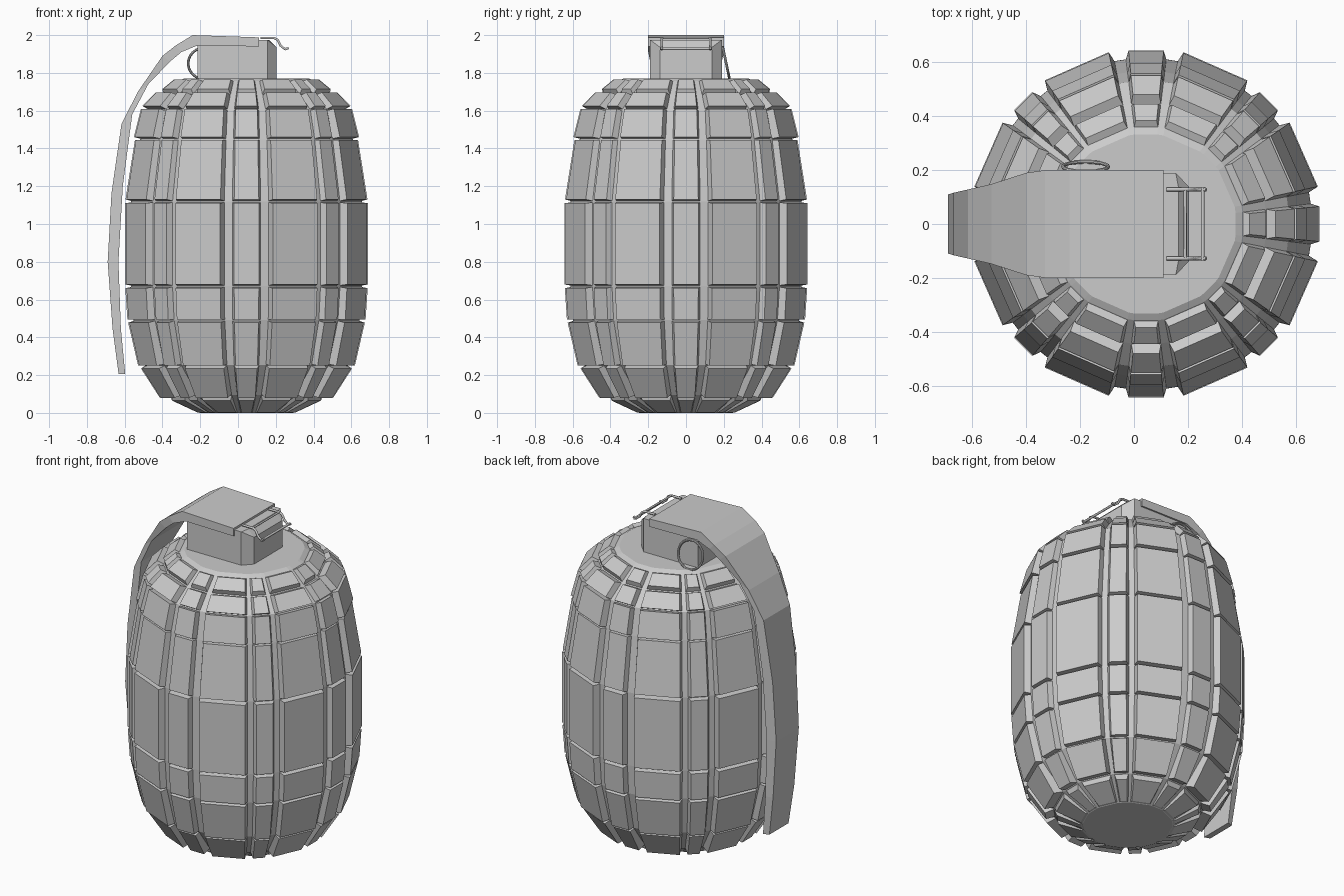
import bpy, bmesh
from math import sin, cos, radians, hypot
from mathutils import Vector

if "Cube" in bpy.data.objects:
    bpy.data.objects.remove(bpy.data.objects["Cube"])

CX = 0.045  # body axis


def finish(name, bm):
    bmesh.ops.recalc_face_normals(bm, faces=bm.faces)
    me = bpy.data.meshes.new(name)
    bm.to_mesh(me)
    bm.free()
    ob = bpy.data.objects.new(name, me)
    bpy.context.collection.objects.link(ob)
    return ob


def polar(r, deg, z):
    return Vector((CX + r * cos(radians(deg)), r * sin(radians(deg)), z))


# outer faces of the plate rows: lower (r, z), upper (r, z)
ROWS = [((.262, .003), (.395, .065)), ((.46, .08), (.56, .235)),
        ((.575, .25), (.628, .478)), ((.632, .495), (.643, .66)),
        ((.645, .68), (.645, 1.11)), ((.642, 1.13), (.592, 1.445)),
        ((.598, 1.46), (.56, 1.61)), ((.553, 1.625), (.482, 1.697)),
        ((.447, 1.714), (.385, 1.765))]

# groove floor profile: row joints pushed inwards
core = [(.25, 0)]
for a, b in zip(ROWS, ROWS[1:]):
    mr, mz = (a[1][0] + b[0][0]) / 2, (a[1][1] + b[0][1]) / 2
    dr, dz = b[1][0] - a[0][0], b[1][1] - a[0][1]
    l = hypot(dr, dz)
    core.append((mr - .028 * dz / l, mz + .028 * dr / l))
core.append((.36, 1.757))

# plate columns: base start/end and top start/end angles
COLS = []
for q in range(4):
    o = q * 90
    COLS += [(o - 7, o + 7, o - 5.8, o + 5.8),
             (o + 11, o + 36.5, o + 12.3, o + 35.2),
             (o + 39.5, o + 50.5, o + 40.8, o + 49.2),
             (o + 53.5, o + 79, o + 54.8, o + 77.7)]

# body core
bm = bmesh.new()
angles = [a for c in COLS for a in c[:2]]
rings = [[bm.verts.new(polar(r, a, z)) for a in angles]
         for r, z in core + [(.335, 1.77)]]
n = len(angles)
for lo, hi in zip(rings, rings[1:]):
    for i in range(n):
        j = (i + 1) % n
        bm.faces.new((lo[i], lo[j], hi[j], hi[i]))
bm.faces.new(rings[0])
bm.faces.new(rings[-1])
finish("body_core", bm)

# raised plates with sloped edges
bm = bmesh.new()
for k, (lo, hi) in enumerate(ROWS):
    p, q = Vector(core[k]), Vector(core[k + 1])
    t = .004 / (q - p).length
    blo, bhi = p.lerp(q, t), q.lerp(p, t)
    for b0, b1, t0, t1 in COLS:
        s = 1.012 if b1 - b0 > 20 else 1.003
        base = [polar(blo[0], b0, blo[1]), polar(blo[0], b1, blo[1]),
                polar(bhi[0], b1, bhi[1]), polar(bhi[0], b0, bhi[1])]
        top = [polar(lo[0] * s, t0, lo[1]), polar(lo[0] * s, t1, lo[1]),
               polar(hi[0] * s, t1, hi[1]), polar(hi[0] * s, t0, hi[1])]
        base = [bm.verts.new(v) for v in base]
        top = [bm.verts.new(v) for v in top]
        bm.faces.new(top)
        for i in range(4):
            j = (i + 1) % 4
            bm.faces.new((base[i], base[j], top[j], top[i]))
me_ob = bm
for f in bm.faces:
    f.normal_update()
    out = f.calc_center_median() - Vector((CX, 0, .9))
    if f.normal.dot(out) < 0 and len(f.verts) == 4 and f.index == 0:
        pass
finish("shell_plates", bm)

# fuse head block with chamfered end
bm = bmesh.new()
for s in (-1, 1):
    for x, y, z in ((-.215, .19, 1.975), (.155, .19, 1.975), (.205, .137, 1.935),
                    (.165, .137, 1.975)):
        bm.verts.new((x, s * y, z))
        bm.verts.new((x, s * y, 1.755))
bmesh.ops.convex_hull(bm, input=bm.verts)
bmesh.ops.dissolve_limit(bm, angle_limit=.02, verts=bm.verts, edges=bm.edges)
finish("fuse_head", bm)

# safety lever: outer x, z, inner x, z, half width
LEVER = [(.11, 1.988, .11, 1.94, .2), (-.24, 2.0, -.215, 1.945, .2),
         (-.33, 1.945, -.30, 1.91, .2), (-.40, 1.89, -.36, 1.86, .19),
         (-.53, 1.70, -.475, 1.74, .16), (-.617, 1.53, -.56, 1.58, .14),
         (-.67, 1.16, -.61, 1.2, .128), (-.69, .80, -.633, .80, .122),
         (-.664, .445, -.62, .445, .115), (-.632, .205, -.597, .205, .105)]
bm = bmesh.new()
secs = []
for i, (xo, zo, xi, zi, w) in enumerate(LEVER):
    v = w - (.012 if i > 3 else 0)
    secs.append([bm.verts.new(c) for c in
                 ((xo, -v, zo), (xo, v, zo), (xi, w, zi), (xi, -w, zi))])
for a, b in zip(secs, secs[1:]):
    for i in range(4):
        j = (i + 1) % 4
        bm.faces.new((a[i], a[j], b[j], b[i]))
bm.faces.new(secs[0])
bm.faces.new(secs[-1])
finish("safety_lever", bm)


def wire(name, pts, r):
    cu = bpy.data.curves.new(name, 'CURVE')
    cu.dimensions = '3D'
    cu.bevel_depth = r
    cu.bevel_resolution = 1
    cu.use_fill_caps = True
    sp = cu.splines.new('POLY')
    sp.points.add(len(pts) - 1)
    for p, c in zip(sp.points, pts):
        p.co = (*c, 1)
    ob = bpy.data.objects.new(name, cu)
    bpy.context.collection.objects.link(ob)


# retaining clip wires and cross bar
side = [(.12, 1.985), (.19, 1.985), (.21, 1.975), (.225, 1.945), (.25, 1.925), (.268, 1.932)]
for s, nm in ((-1, "clip_wire_front"), (1, "clip_wire_back")):
    wire(nm, [(x, s * .128, z) for x, z in side], .007)
wire("clip_cross_bar", [(.255, -.138, 1.928), (.255, .138, 1.928)], .007)
wire("clip_upper_bar", [(.19, -.128, 1.985), (.19, .128, 1.985)], .006)

# pull ring hanging at the back
bpy.ops.mesh.primitive_torus_add(major_segments=24, minor_segments=8, major_radius=.084,
                                 minor_radius=.007, location=(-.18, .213, 1.85),
                                 rotation=(radians(90 + 12), 0, 0))
bpy.context.object.name = "pull_ring"
bpy.ops.object.shade_smooth_by_angle()
